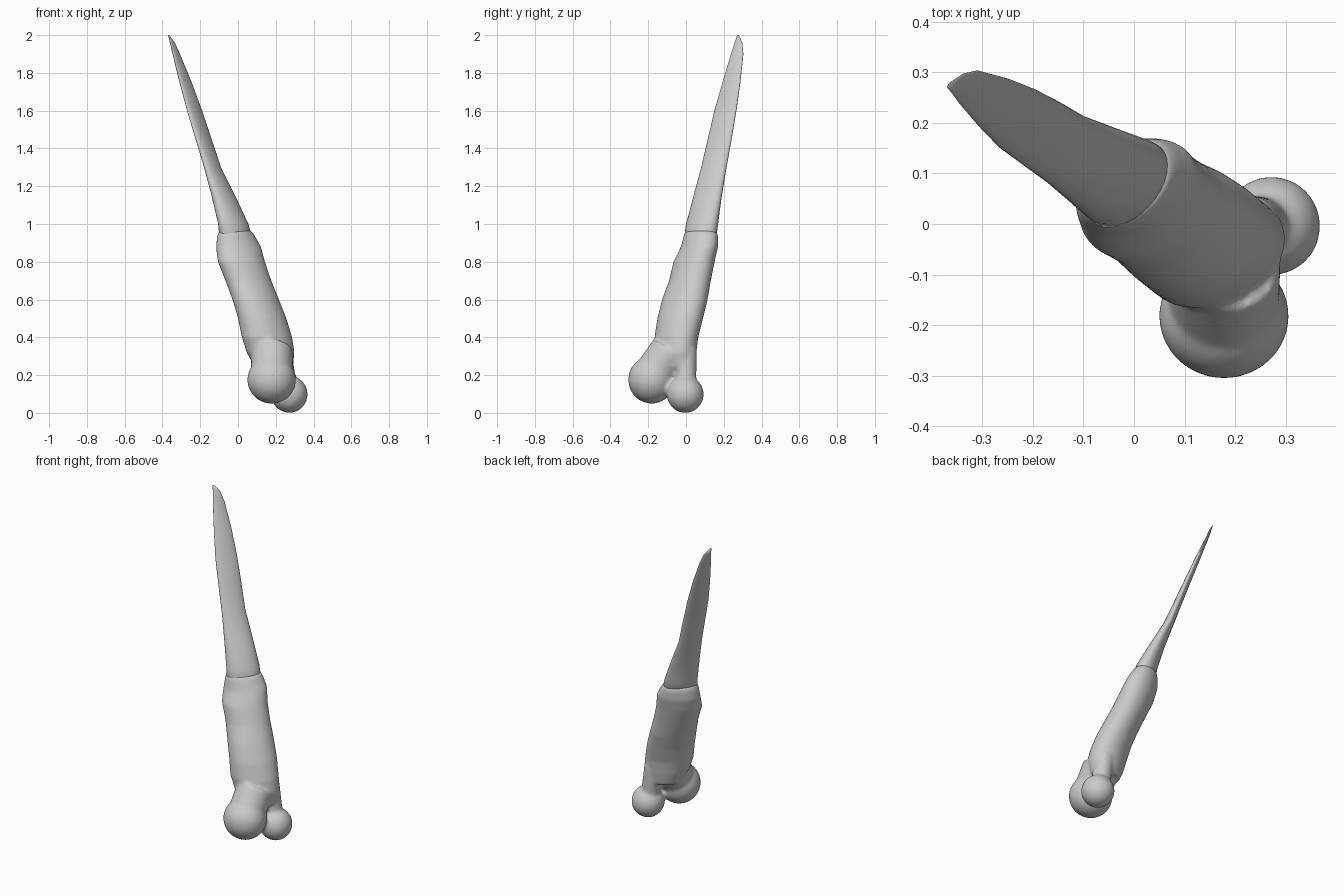
import bpy, bmesh
from math import cos, sin, pi, radians
from mathutils import Matrix, Vector

if "Cube" in bpy.data.objects:
    bpy.data.objects.remove(bpy.data.objects["Cube"])


def add_loft(bm, rings, n=32):
    """Skin slanted elliptical rings: z, x0, x1, y0, y1, phase in degrees."""
    loops = []
    for z, x0, x1, y0, y1, ph in rings:
        cx, cy, hx, hy = (x0 + x1) / 2, (y0 + y1) / 2, (x1 - x0) / 2, (y1 - y0) / 2
        p = radians(ph)
        loops.append([bm.verts.new((cx + hx * cos(2 * pi * i / n),
                                    cy + hy * cos(2 * pi * i / n - p), z))
                      for i in range(n)])
    for a, b in zip(loops, loops[1:]):
        for i in range(n):
            j = (i + 1) % n
            bm.faces.new((a[i], a[j], b[j], b[i]))
    bm.faces.new(loops[0][::-1])
    bm.faces.new(loops[-1])


def add_ball(bm, centre, size):
    m = Matrix.Translation(centre) @ Matrix.Diagonal((*size, 1))
    bmesh.ops.create_uvsphere(bm, u_segments=28, v_segments=18, radius=1, matrix=m)


def add_neck(bm, a, b, r1, r2):
    a, b = Vector(a), Vector(b)
    d = b - a
    m = Matrix.Translation((a + b) / 2) @ d.to_track_quat('Z', 'Y').to_matrix().to_4x4()
    bmesh.ops.create_cone(bm, cap_ends=True, segments=24, radius1=r1, radius2=r2,
                          depth=d.length, matrix=m)


def make_object(name, bm):
    bmesh.ops.recalc_face_normals(bm, faces=bm.faces)
    me = bpy.data.meshes.new(name)
    bm.to_mesh(me)
    bm.free()
    for p in me.polygons:
        p.use_smooth = True
    ob = bpy.data.objects.new(name, me)
    bpy.context.collection.objects.link(ob)
    return ob


# Tapering blade, flattened towards the tip
bm = bmesh.new()
add_loft(bm, [
    (0.85, -0.09, 0.10, -0.02, 0.15, 70),
    (1.00, -0.105, 0.055, 0.00, 0.17, 65),
    (1.15, -0.14, -0.015, 0.04, 0.19, 57),
    (1.30, -0.18, -0.09, 0.08, 0.215, 50),
    (1.45, -0.225, -0.14, 0.115, 0.242, 42),
    (1.60, -0.27, -0.19, 0.15, 0.267, 36),
    (1.75, -0.31, -0.245, 0.193, 0.288, 34),
    (1.90, -0.347, -0.307, 0.238, 0.304, 32),
    (1.96, -0.361, -0.334, 0.258, 0.298, 32),
    (2.00, -0.370, -0.364, 0.270, 0.280, 32),
])
make_object("blade", bm)

# Handle with its two rounded end knobs, blended into one skin
bm = bmesh.new()
add_loft(bm, [
    (0.24, 0.09, 0.29, -0.11, 0.04, 80),
    (0.32, 0.045, 0.300, -0.16, 0.055, 78),
    (0.40, 0.02, 0.287, -0.167, 0.065, 76),
    (0.50, 0.00, 0.257, -0.152, 0.09, 76),
    (0.60, -0.03, 0.217, -0.127, 0.115, 76),
    (0.70, -0.067, 0.177, -0.09, 0.132, 76),
    (0.80, -0.107, 0.143, -0.067, 0.152, 74),
    (0.88, -0.117, 0.122, -0.027, 0.17, 72),
    (0.94, -0.11, 0.088, -0.012, 0.17, 70),
    (0.965, -0.10, 0.07, 0.0, 0.16, 70),
])
add_ball(bm, (0.178, -0.182, 0.175), (0.129, 0.124, 0.126))
add_ball(bm, (0.272, -0.004, 0.098), (0.097, 0.098, 0.098))
add_neck(bm, (0.18, -0.08, 0.33), (0.178, -0.17, 0.2), 0.11, 0.11)
add_neck(bm, (0.225, 0.0, 0.34), (0.262, -0.002, 0.10), 0.058, 0.055)
handle = make_object("handle", bm)
rm = handle.modifiers.new("blend", 'REMESH')
rm.mode = 'VOXEL'
rm.voxel_size = 0.01
rm.use_smooth_shade = True
sm = handle.modifiers.new("soften", 'SMOOTH')
sm.factor = 0.5
sm.iterations = 6
